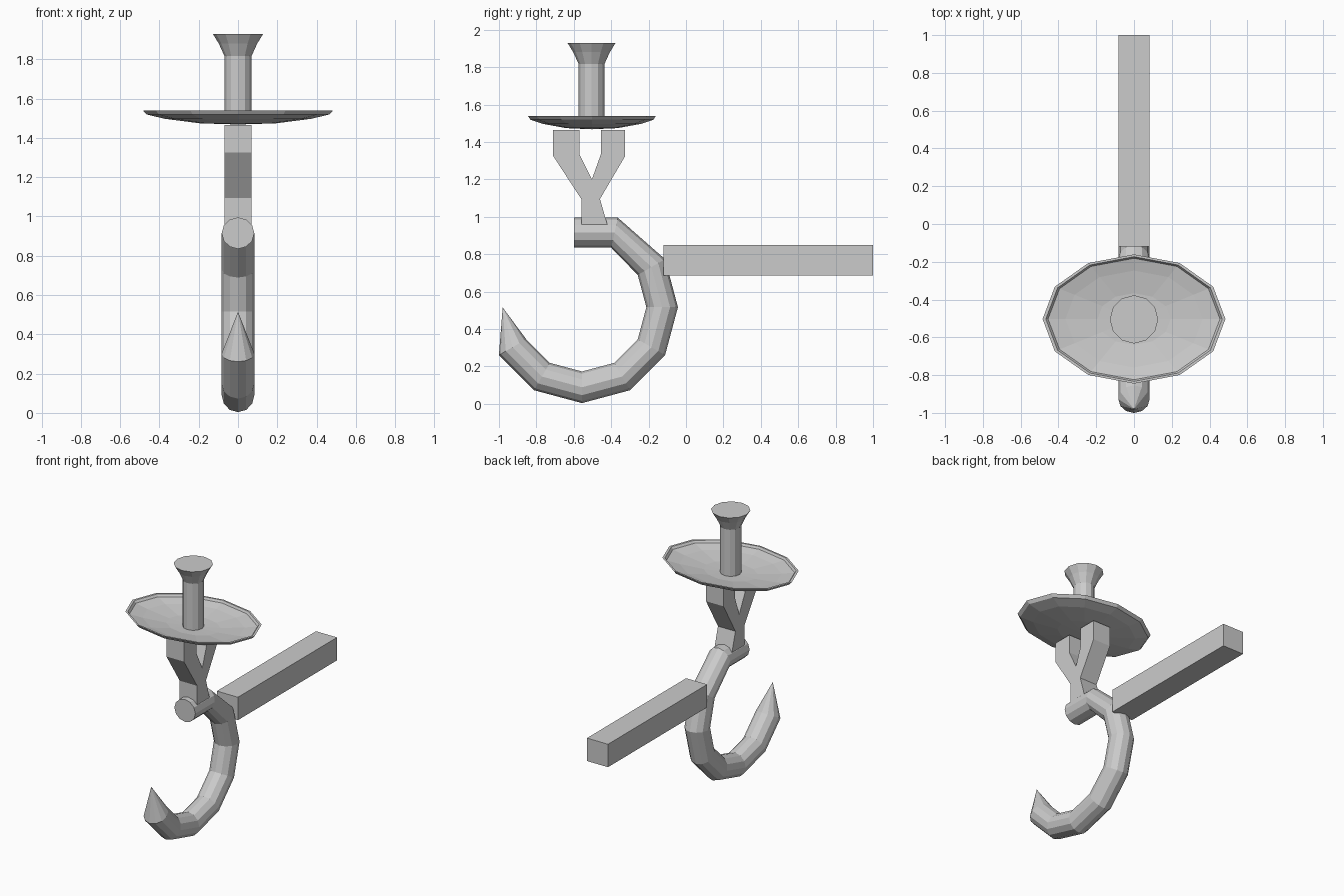
import bpy, bmesh
from math import cos, sin, pi, radians

if "Cube" in bpy.data.objects:
    bpy.data.objects.remove(bpy.data.objects["Cube"])

SIDES = 12


def finish(bm, name):
    bmesh.ops.recalc_face_normals(bm, faces=bm.faces)
    mesh = bpy.data.meshes.new(name)
    bm.to_mesh(mesh)
    bm.free()
    obj = bpy.data.objects.new(name, mesh)
    bpy.context.collection.objects.link(obj)
    return obj


def bridge(bm, a, b):
    """Join two rings; a single-vertex ring closes to a point."""
    for i in range(SIDES):
        j = (i + 1) % SIDES
        quad = [a[i % len(a)], a[j % len(a)], b[j % len(b)], b[i % len(b)]]
        bm.faces.new(list(dict.fromkeys(quad)))


def skin(name, rings):
    """Skin a list of coordinate rings, capping any open ends."""
    bm = bmesh.new()
    vr = [[bm.verts.new(p) for p in r] for r in rings]
    for a, b in zip(vr, vr[1:]):
        bridge(bm, a, b)
    for end in (vr[0], vr[-1]):
        if len(end) > 1:
            bm.faces.new(end)
    return finish(bm, name)


def lathe(name, profile, cy, sx=1, sy=1):
    """Revolve (radius, z) around a vertical axis, optionally elliptical."""
    rings = []
    for r, z in profile:
        n = SIDES if r > 0 else 1
        rings.append([(r * sx * cos(2 * pi * i / SIDES),
                       cy + r * sy * sin(2 * pi * i / SIDES), z) for i in range(n)])
    return skin(name, rings)


# Hook: round tube, each ring spanned by its inner and outer point in y-z
TUBE_R = 0.083
CY, CZ, R_IN, R_OUT = -0.556, 0.517, 0.344, 0.513
spans = [((-0.60, 0.835), (-0.60, 0.995)), ((-0.40, 0.835), (-0.364, 0.995))]
for deg in range(30, -151, -30):
    c, s = cos(radians(deg)), sin(radians(deg))
    spans.append(((CY + R_IN * c, CZ + R_IN * s), (CY + R_OUT * c, CZ + R_OUT * s)))
hook_rings = []
for (yi, zi), (yo, zo) in spans:
    ring = []
    for i in range(SIDES):
        c, s = cos(2 * pi * i / SIDES), sin(2 * pi * i / SIDES)
        ring.append((TUBE_R * s, (yi + yo) / 2 + c * (yo - yi) / 2,
                     (zi + zo) / 2 + c * (zo - zi) / 2))
    hook_rings.append(ring)
hook_rings.append([(0, -0.98, 0.515)])  # pointed tip
skin("hook", hook_rings)

# Wall bar: square beam running to the back
bm = bmesh.new()
bmesh.ops.create_cube(bm, size=1)
for v in bm.verts:
    v.co = (v.co.x * 0.166, 0.44 + v.co.y * 1.12, 0.767 + v.co.z * 0.164)
finish(bm, "wall_bar")

# Forked support: Y-shaped profile extruded across x
fork = [(-0.56, 0.957), (-0.42, 0.957), (-0.46, 1.095), (-0.325, 1.325),
        (-0.325, 1.465), (-0.455, 1.465), (-0.455, 1.335), (-0.503, 1.20),
        (-0.57, 1.335), (-0.57, 1.465), (-0.71, 1.465), (-0.71, 1.325),
        (-0.56, 1.095)]
bm = bmesh.new()
face = bm.faces.new([bm.verts.new((-0.069, y, z)) for y, z in fork])
ext = bmesh.ops.extrude_face_region(bm, geom=[face])
moved = [g for g in ext["geom"] if isinstance(g, bmesh.types.BMVert)]
bmesh.ops.translate(bm, verts=moved, vec=(0.138, 0, 0))
finish(bm, "forked_support")

# Drip dish: shallow oval dish with a raised rim
lathe("drip_dish", [(0, 1.468), (0.40, 1.474), (0.77, 1.497), (0.96, 1.519),
                    (1, 1.54), (0.965, 1.54), (0.94, 1.524), (0.75, 1.507),
                    (0.40, 1.487), (0, 1.481)], -0.503, 0.484, 0.342)

# Candle post: cylinder with a flared top
lathe("candle_post", [(0.069, 1.475), (0.069, 1.817), (0.098, 1.88),
                      (0.128, 1.929)], -0.505)
